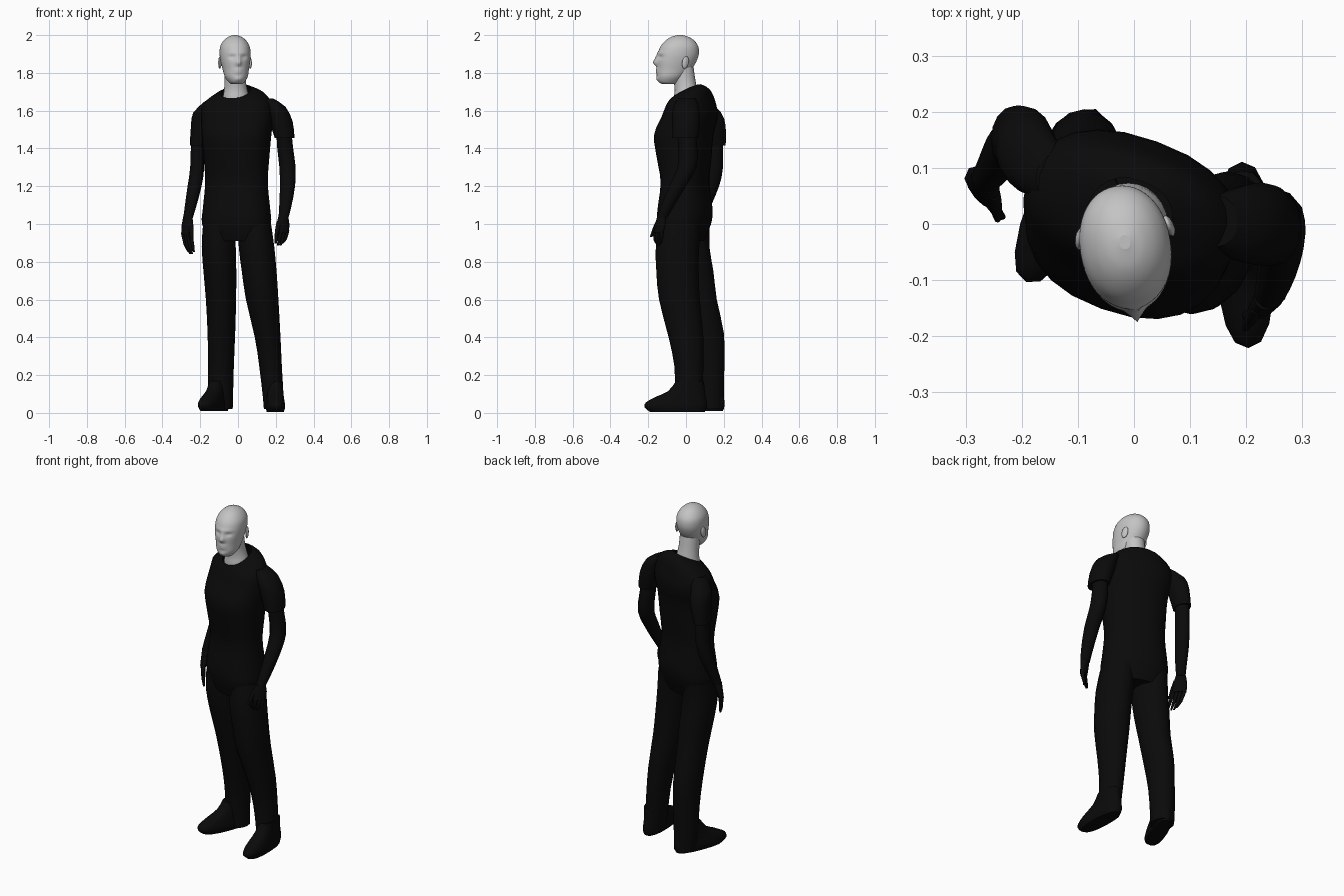
import bpy
import bmesh
from math import sin, cos, pi, radians, exp, copysign
from mathutils import Vector

cube = bpy.data.objects.get("Cube")
if cube:
    bpy.data.objects.remove(cube)


def material(name, value):
    m = bpy.data.materials.new(name)
    m.use_nodes = True
    color = (value, value, value, 1)
    m.diffuse_color = color
    bsdf = m.node_tree.nodes["Principled BSDF"]
    bsdf.inputs["Base Color"].default_value = color
    bsdf.inputs["Roughness"].default_value = 0.8
    return m


BLACK = material("black_cloth", 0.003)
GREY = material("pale_grey_skin", 0.55)


def smooth_rings(rings, steps):
    """Catmull-Rom interpolation of the cross-sections."""
    out = []
    last = len(rings) - 1
    for i in range(last):
        a, b, c, d = (rings[max(0, min(last, i + k))] for k in (-1, 0, 1, 2))
        for s in range(steps):
            t = s / steps
            out.append([q + 0.5 * t * (r - p + t * (2*p - 5*q + 4*r - w + t * (3*(q - r) + w - p)))
                        for p, q, r, w in zip(a, b, c, d)])
    return out + [rings[-1]]


def loft(name, rings, mat=BLACK, sides=16, yaw=0, power=2, steps=2, cap_top=True, warp=None):
    """Skin over level sections: x, y, z, half width, half depth, tilt."""
    rings = [tuple(r) + (0,) * (6 - len(r)) for r in rings]
    bm = bmesh.new()
    cy, sy = cos(radians(yaw)), sin(radians(yaw))
    loops = []
    for x, y, z, rx, ry, tilt in smooth_rings(rings, steps):
        loop = []
        for k in range(sides):
            a = 2 * pi * k / sides
            u = copysign(abs(cos(a)) ** (2 / power), cos(a))
            v = copysign(abs(sin(a)) ** (2 / power), sin(a))
            co = Vector((x + u*rx*cy - v*ry*sy, y + u*rx*sy + v*ry*cy, z + tilt*v))
            loop.append(bm.verts.new(warp(co) if warp else co))
        loops.append(loop)
    for lo, hi in zip(loops, loops[1:]):
        for k in range(sides):
            n = (k + 1) % sides
            bm.faces.new((lo[k], lo[n], hi[n], hi[k]))
    bm.faces.new(loops[0])
    if cap_top:
        bm.faces.new(loops[-1])
    bmesh.ops.recalc_face_normals(bm, faces=bm.faces)
    mesh = bpy.data.meshes.new(name)
    bm.to_mesh(mesh)
    bm.free()
    mesh.materials.append(mat)
    for p in mesh.polygons:
        p.use_smooth = len(p.vertices) == 4
    obj = bpy.data.objects.new(name, mesh)
    bpy.context.collection.objects.link(obj)
    return obj


# Shirt and hips, turned with the left shoulder forward
loft("shirt_and_hips", [
    (-.005, -.015, .91, .15, .10), (-.008, -.01, 1.0, .185, .13),
    (-.008, -.005, 1.08, .18, .135), (-.008, -.005, 1.22, .168, .118),
    (-.008, -.01, 1.35, .175, .135), (-.008, -.012, 1.47, .185, .148),
    (-.005, .02, 1.57, .195, .135), (-.003, .024, 1.64, .185, .115, .015),
    (0, .02, 1.685, .135, .098, .03), (-.01, .005, 1.703, .078, .075, .037),
], sides=24, yaw=-20, power=2.3, steps=3, cap_top=False)

# Trouser legs
loft("left_trouser_leg", [
    (.19, .01, .02, .053, .075), (.185, .015, .1, .055, .073), (.172, .015, .25, .06, .077),
    (.157, 0, .4, .068, .092), (.128, -.035, .6, .086, .108), (.112, -.045, .75, .092, .112),
    (.098, -.045, .88, .094, .115), (.09, -.03, 1.0, .085, .11)])
loft("right_trouser_leg", [
    (-.09, .132, .02, .062, .068), (-.092, .13, .1, .066, .07), (-.09, .125, .25, .068, .078),
    (-.088, .105, .42, .073, .096), (-.09, .065, .6, .08, .098), (-.096, .035, .75, .087, .11),
    (-.102, .012, .88, .09, .112), (-.1, .01, 1.0, .085, .115)])


# Shoes: stacked sections given as toe reach, heel reach, height, half width
def shoe(name, x, y, yaw, lift):
    outline = [(.215, .075, 0, .045), (.245, .085, .025, .052), (.238, .085, .05, .05),
               (.19, .08, .078, .046), (.12, .075, .11, .044), (.08, .07, .16, .042)]
    obj = loft(name, [(0, (b - f) / 2, z, w, (f + b) / 2) for f, b, z, w in outline], power=2.4)
    obj.location = (x, y, lift)
    obj.rotation_euler.z = radians(yaw)


shoe("left_shoe", .195, .025, 2, .005)
shoe("right_shoe", -.1, .125, -22, .01)

# Sleeves and arms
loft("left_sleeve", [
    (.247, -.005, 1.455, .052, .07), (.228, 0, 1.54, .062, .074),
    (.196, 0, 1.62, .056, .068), (.15, .005, 1.665, .035, .045)])
loft("right_sleeve", [
    (-.215, .15, 1.415, .04, .06), (-.196, .142, 1.52, .053, .068),
    (-.185, .12, 1.59, .052, .066), (-.14, .08, 1.65, .035, .045)])
loft("left_arm", [
    (.24, -.128, 1.03, .026, .026), (.25, -.1, 1.09, .032, .034), (.262, -.045, 1.2, .04, .045),
    (.262, .005, 1.3, .043, .05), (.25, .01, 1.4, .042, .05), (.243, 0, 1.49, .04, .05)], sides=12)
loft("right_arm", [
    (-.265, .08, 1.03, .025, .026), (-.25, .1, 1.1, .031, .034), (-.23, .132, 1.2, .037, .043),
    (-.216, .15, 1.3, .037, .046), (-.215, .15, 1.46, .034, .045)], sides=12)


# Hands: palm, four fingers and a thumb, each hanging from the wrist
def hand(side, wrist, palm, tips, yaw, inward):
    w, p, t = Vector(wrist), Vector(palm), Vector(tips)
    loft(side + "_palm", [(*p, .04, .016), (*p.lerp(w, .5), .04, .02), (*w, .027, .024)],
         sides=12, yaw=yaw)
    across = Vector((cos(radians(yaw)), sin(radians(yaw)), 0))
    for i in range(4):
        offset = across * (i - 1.5) * .02
        end = t + offset * .75 + Vector((0, 0, .012 * abs(i - 1.5)))
        start = p + offset + Vector((0, 0, .01))
        bend = start.lerp(end, .55) + (start - w) * .12
        loft(f"{side}_finger_{i + 1}", [(*end, .005, .005), (*bend, .009, .009),
                                        (*start, .011, .011)], sides=8)
    root = w.lerp(p, .3) + across * inward * .025
    end = p + across * inward * .045 + Vector((0, -.015, -.025))
    loft(side + "_thumb", [(*end, .006, .006), (*root.lerp(end, .5), .012, .012),
                           (*root, .013, .013)], sides=8)


hand("left", (.24, -.128, 1.04), (.236, -.145, .955), (.218, -.145, .88), 35, -1)
hand("right", (-.265, .08, 1.04), (-.272, .058, .945), (-.248, .03, .835), -50, 1)

# Neck
loft("neck", [
    (-.01, .005, 1.62, .068, .068), (-.01, .002, 1.67, .07, .066), (-.012, 0, 1.71, .062, .06),
    (-.015, -.008, 1.76, .056, .058), (-.016, -.02, 1.83, .056, .06)],
    mat=GREY, sides=24, steps=3)

# Head: dents and swellings given as x, z, push, width, height
FEATURES = [
    (0, 1.853, -.018, .012, .016), (0, 1.878, -.01, .009, .02),
    (-.032, 1.884, .009, .016, .01), (.032, 1.884, .009, .016, .01),
    (0, 1.906, -.004, .05, .009), (0, 1.817, -.006, .022, .007),
    (0, 1.803, -.006, .02, .006), (0, 1.767, -.006, .02, .012)]


def face(co):
    if co.y < -.03:
        co.y += sum(push * exp(-((co.x - x) / w) ** 2 - ((co.z - z) / h) ** 2)
                    for x, z, push, w, h in FEATURES)
    return co


# Head sections: face reach, back reach, height, half width
HEAD = [(-.10, -.02, 1.742, .03), (-.116, -.005, 1.753, .043), (-.125, .025, 1.78, .06),
        (-.125, .06, 1.82, .069), (-.126, .085, 1.86, .077), (-.12, .098, 1.9, .081),
        (-.105, .095, 1.94, .077), (-.08, .075, 1.97, .06), (-.05, .045, 1.99, .036),
        (-.015, .01, 2.0, .01)]
head = loft("head", [(0, (f + b) / 2, z, w, (b - f) / 2) for f, b, z, w in HEAD],
            mat=GREY, sides=48, power=2.1, steps=6, warp=face)
head.location = (-.017, -.03, 0)
head.rotation_euler.z = radians(9)

# Ears
for name, s in (("left_ear", 1), ("right_ear", -1)):
    bpy.ops.mesh.primitive_uv_sphere_add(segments=16, ring_count=10, radius=1)
    ear = bpy.context.object
    ear.name = name
    ear.scale = (.009, .019, .033)
    ear.rotation_euler = (radians(-12), 0, radians(9 + 15 * s))
    ear.location = (-.017 + s * .079, -.015 + s * .012, 1.855)
    ear.data.materials.append(GREY)
    bpy.ops.object.shade_smooth()
